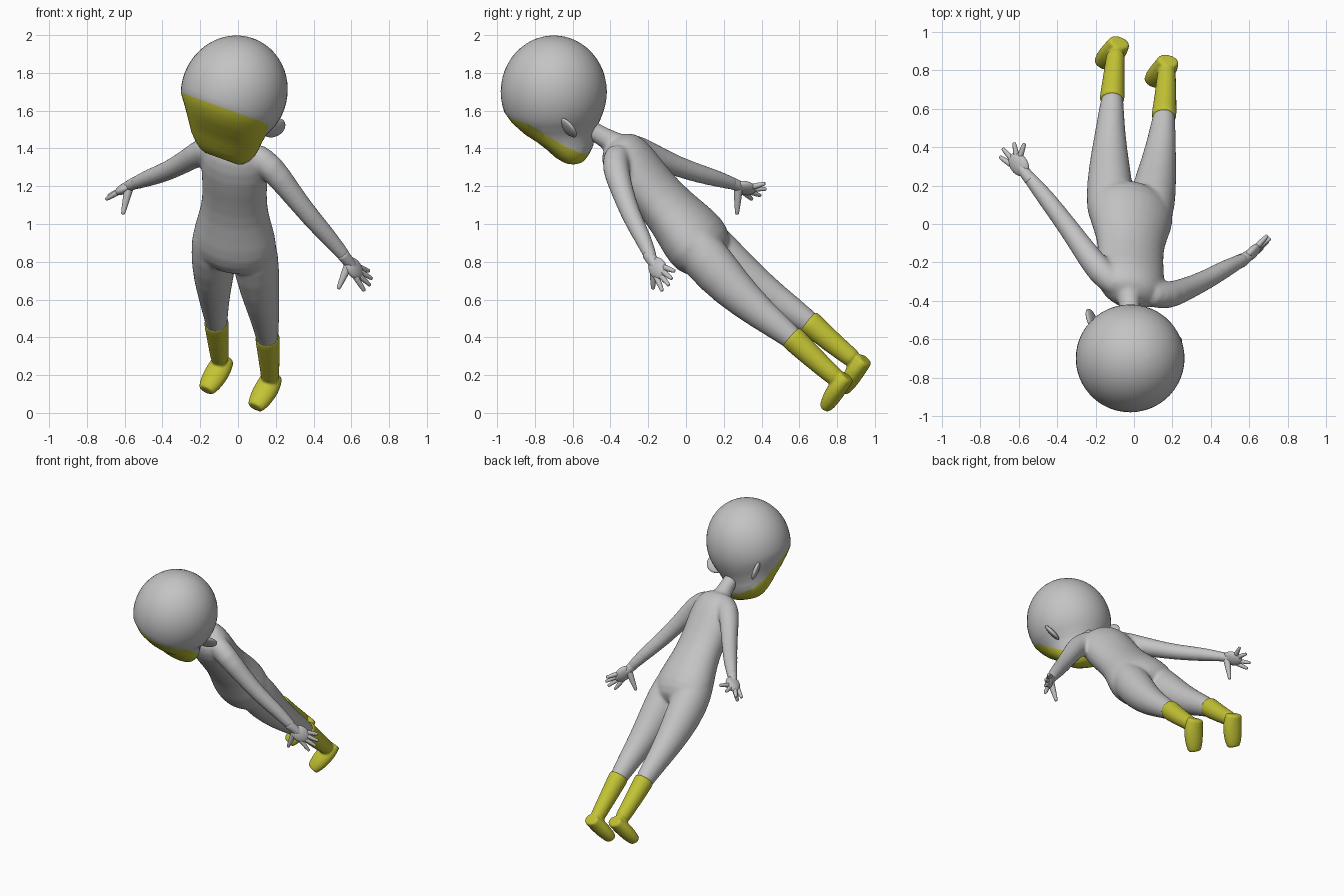
import bpy, bmesh, math
from mathutils import Vector, Matrix

if "Cube" in bpy.data.objects:
    bpy.data.objects.remove(bpy.data.objects["Cube"])


def material(name, rgb):
    m = bpy.data.materials.new(name)
    m.use_nodes = True
    col = (*rgb, 1)
    m.diffuse_color = col
    m.node_tree.nodes["Principled BSDF"].inputs["Base Color"].default_value = col
    return m


GREY = material("plain grey", (0.55, 0.55, 0.55))
YELLOW = material("mustard yellow", (0.55, 0.55, 0.035))

# Body frame: the figure leans forward and turns slightly
SIDE = Vector((0.93, -0.28, -0.24)).normalized()
UP = Vector((0, -0.66, 0.75)).normalized()
BACK = UP.cross(SIDE).normalized()


def loft(bm, rings, n=16):
    """Skin rings given as (centre, u half-axis, v half-axis)."""
    loops = []
    for c, u, v in rings:
        loops.append([bm.verts.new(c + u * math.cos(a) + v * math.sin(a))
                      for a in (math.tau * i / n for i in range(n))])
    for a, b in zip(loops, loops[1:]):
        for i in range(n):
            j = (i + 1) % n
            bm.faces.new((a[i], a[j], b[j], b[i]))
    bm.faces.new(loops[0][::-1])
    bm.faces.new(loops[-1])


def tube(bm, path, n=12, wide=1.0):
    """Tapered limb through (x, y, z, radius) points, held full length by end loops."""
    path = [Vector(p) for p in path]
    path.insert(1, path[0].lerp(path[1], .1))
    path.insert(-1, path[-1].lerp(path[-2], .1))
    pts = [p.to_3d() for p in path]
    rings = []
    for i, p in enumerate(pts):
        d = (pts[min(i + 1, len(pts) - 1)] - pts[max(i - 1, 0)]).normalized()
        u = (SIDE - d * SIDE.dot(d)).normalized()
        r = path[i][3]
        rings.append((p, u * r * wide, d.cross(u) * r))
    loft(bm, rings, n)


def ellipsoid(bm, centre, axes):
    m = Matrix(axes).transposed().to_4x4()
    bmesh.ops.create_uvsphere(bm, u_segments=20, v_segments=12, radius=1,
                              matrix=Matrix.Translation(centre) @ m)


def finish(bm, name, mats, voxel=0, subdivide=1, relax=4):
    bmesh.ops.recalc_face_normals(bm, faces=bm.faces)
    me = bpy.data.meshes.new(name)
    bm.to_mesh(me)
    bm.free()
    for m in mats:
        me.materials.append(m)
    me.shade_smooth()
    ob = bpy.data.objects.new(name, me)
    bpy.context.collection.objects.link(ob)
    if subdivide:
        ob.modifiers.new("round", "SUBSURF").levels = subdivide
        ob.modifiers["round"].render_levels = subdivide
    if voxel:
        r = ob.modifiers.new("blend", "REMESH")
        r.mode, r.voxel_size, r.use_smooth_shade = "VOXEL", voxel, True
        s = ob.modifiers.new("relax", "SMOOTH")
        s.factor, s.iterations = 0.5, relax


# Body: torso, neck, arms and upper legs fused into one skin
bm = bmesh.new()
torso = [(-.395, 1.44, .09, .07), (-.35, 1.395, .175, .125), (-.28, 1.30, .19, .142),
         (-.18, 1.18, .178, .132), (-.08, 1.07, .185, .14), (.02, .95, .23, .172),
         (.085, .87, .24, .175), (.15, .79, .16, .125)]
loft(bm, [(Vector((-.018, y, z)), SIDE * u, BACK * v) for y, z, u, v in torso])
tube(bm, [(-.03, -.33, 1.40, .07), (-.025, -.40, 1.44, .06),
          (-.02, -.48, 1.485, .05), (-.02, -.56, 1.54, .055)])

arms = {
    "left": [(.08, -.36, 1.37, .07), (.17, -.38, 1.31, .078), (.27, -.34, 1.18, .062),
             (.38, -.29, 1.04, .054), (.48, -.23, .93, .049), (.58, -.18, .81, .034)],
    "right": [(-.08, -.32, 1.41, .07), (-.17, -.26, 1.40, .077), (-.27, -.12, 1.335, .062),
              (-.37, .02, 1.28, .054), (-.47, .15, 1.245, .049), (-.56, .26, 1.21, .034)],
}
legs = {
    "left": [(.08, .01, .93, .12), (.09, .10, .82, .142), (.115, .24, .66, .12),
             (.14, .40, .52, .089), (.155, .55, .41, .069), (.165, .68, .285, .058),
             (.17, .80, .18, .048)],
    "right": [(-.13, .05, .97, .12), (-.125, .14, .86, .142), (-.13, .30, .72, .12),
              (-.125, .47, .60, .089), (-.115, .64, .49, .069), (-.105, .77, .375, .058),
              (-.095, .89, .28, .048)],
}
for s in ("left", "right"):
    tube(bm, arms[s])
    # the shin narrows away inside the sock
    x, y, z, r = legs[s][5]
    tube(bm, legs[s][:5] + [(x, y, z, r * .7)], wide=.92)
finish(bm, "body", [GREY], voxel=.011, relax=10)

# Socks with feet
feet = {
    "left": [(.18, .855, .195, .042), (.165, .815, .15, .05), (.135, .782, .10, .05),
             (.108, .755, .055, .043), (.09, .738, .028, .032)],
    "right": [(-.075, .95, .285, .042), (-.095, .91, .24, .05), (-.125, .877, .19, .05),
              (-.152, .85, .145, .043), (-.17, .833, .118, .032)],
}
for s, foot in feet.items():
    bm = bmesh.new()
    tube(bm, [(x, y, z, r + .002) for x, y, z, r in legs[s][4:]], 16, wide=.95)
    tube(bm, foot, 16, wide=1.35)
    finish(bm, s + "_sock", [YELLOW], voxel=.008)

# Hands: palm, four fingers and a thumb
hands = {
    "left": ((.565, -.19, .825), (.615, -.15, .765),
             [(.695, -.06, .75), (.71, -.075, .71), (.70, -.09, .675), (.67, -.125, .645)],
             (.53, -.175, .655)),
    "right": ((-.55, .245, 1.215), (-.60, .31, 1.19),
              [(-.70, .35, 1.13), (-.685, .395, 1.15), (-.625, .425, 1.185), (-.57, .42, 1.215)],
              (-.61, .27, 1.05)),
}
for s, (wrist, palm, tips, thumb) in hands.items():
    bm = bmesh.new()
    w, p = Vector(wrist), Vector(palm)
    along = (p - w).normalized()
    across = Vector(tips[0]) - Vector(tips[-1])
    across = (across - along * across.dot(along)).normalized()
    ellipsoid(bm, p, (along * .07, across * .054, along.cross(across) * .027))
    tube(bm, [(*w.lerp(p, -.3), .034), (*w.lerp(p, .3), .033), (*p, .026)])
    for i, t in enumerate(tips):
        base = p + across * (.034 - .022 * i) + along * .025
        tip = Vector(t)
        tube(bm, [(*base, .017), (*base.lerp(tip, .5), .016), (*tip, .01)], 8)
    t = Vector(thumb)
    base = w.lerp(p, .5)
    tube(bm, [(*base, .028), (*base.lerp(t, .5), .021), (*t, .011)], 8)
    finish(bm, s + "_hand", [GREY])

# Head: round cap above a tilted seam, jaw tapering below it
centre = Vector((-.02, -.70, 1.70))
N = Vector((.34, 0, .94)).normalized()
V = Vector((0, 1, 0))
U = V.cross(N)
rings = []
low = math.asin(-1 / 3)
top = math.pi / 2 * .985
for i in range(17):
    a = top + (low - top) * i / 16
    r = .281 * math.cos(a)
    rings.append((centre + N * (.3 * math.sin(a)), U * r, V * r))
# jaw rings: depth, side shift, back shift, half width, half depth
jaw = [(-.15, .006, .008, .234, .238), (-.2, .018, .025, .211, .198),
       (-.24, .03, .055, .196, .162), (-.28, .04, .078, .179, .132),
       (-.32, .05, .09, .15, .1), (-.345, .055, .1, .12, .072),
       (-.356, .055, .105, .09, .045)]
for h, du, dv, ru, rv in jaw:
    rings.append((centre + N * h + U * du + V * dv, U * ru, V * rv))
bm = bmesh.new()
loft(bm, rings, 48)
# the face panel ends along a slanted cut on both cheeks
cut = Vector((.15, -.83, 1.53))
cut_n = Vector((.355, .53, .76)).normalized()
below = [f for f in bm.faces if (f.calc_center_median() - centre).dot(N) < -.1]
geom = list({g for f in below for g in (*f.verts, *f.edges)}) + below
bmesh.ops.bisect_plane(bm, geom=geom, plane_co=cut, plane_no=cut_n)
for f in bm.faces:
    c = f.calc_center_median()
    f.material_index = int((c - centre).dot(N) < -.1 and (c - cut).dot(cut_n) < 0)
finish(bm, "head", [GREY, YELLOW], subdivide=0)

# Ears mirrored across the head
left = Vector((.19, -.625, 1.51))
for s, k in (("left", 0), ("right", 2)):
    bm = bmesh.new()
    pos = left - SIDE * k * (left - centre).dot(SIDE)
    wide = SIDE * (1 - k) * .75 + BACK * .66
    ellipsoid(bm, pos, (UP * .065, wide * .065, wide.cross(UP) * .018))
    finish(bm, s + "_ear", [GREY], subdivide=0)
